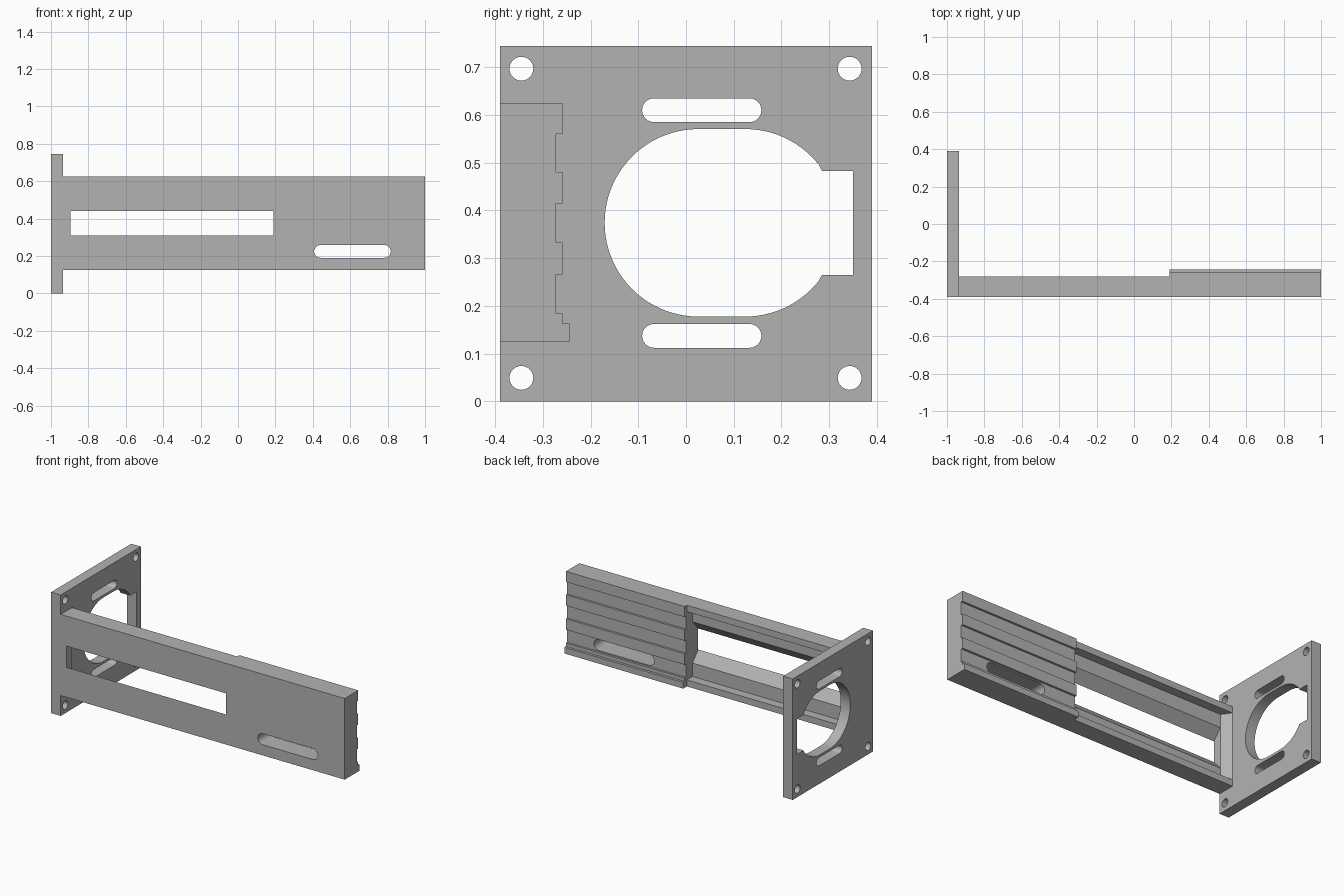
import bpy, bmesh
from math import sin, cos, pi, radians
from mathutils import Vector

cube = bpy.data.objects.get("Cube")
if cube:
    bpy.data.objects.remove(cube, do_unlink=True)

GREY = (0.45, 0.45, 0.45, 1)
grey = bpy.data.materials.new("plain_grey")
grey.use_nodes = True
grey.diffuse_color = GREY
grey.node_tree.nodes["Principled BSDF"].inputs["Base Color"].default_value = GREY


def prism(name, outline, axis, start, end):
    """Extrude a 2D outline along an axis; the outline uses the other two axes in order."""
    bm = bmesh.new()
    corners = []
    for u, v in outline:
        co = [u, v]
        co.insert("xyz".index(axis), start)
        corners.append(bm.verts.new(co))
    face = bm.faces.new(corners)
    extruded = bmesh.ops.extrude_face_region(bm, geom=[face])["geom"]
    shift = Vector([end - start if a == axis else 0 for a in "xyz"])
    bmesh.ops.translate(bm, vec=shift, verts=[g for g in extruded if isinstance(g, bmesh.types.BMVert)])
    bmesh.ops.recalc_face_normals(bm, faces=bm.faces)
    mesh = bpy.data.meshes.new(name)
    bm.to_mesh(mesh)
    bm.free()
    mesh.materials.append(grey)
    obj = bpy.data.objects.new(name, mesh)
    bpy.context.collection.objects.link(obj)
    return obj


def rect(u0, u1, v0, v1):
    return [(u0, v0), (u1, v0), (u1, v1), (u0, v1)]


def arc(cu, cv, r, a0, a1, n):
    return [(cu + r * cos(radians(a0 + (a1 - a0) * i / n)),
             cv + r * sin(radians(a0 + (a1 - a0) * i / n))) for i in range(n + 1)]


def slot(u0, u1, v, r):
    return arc(u1 - r, v, r, -90, 90, 12) + arc(u0 + r, v, r, 90, 270, 12)


def carve(obj, cutters):
    """Cut all cutters out of the object and bake the result."""
    for c in cutters:
        mod = obj.modifiers.new("cut", 'BOOLEAN')
        mod.operation = 'DIFFERENCE'
        mod.solver = 'EXACT'
        mod.object = c
    bpy.context.view_layer.update()
    deps = bpy.context.evaluated_depsgraph_get()
    baked = bpy.data.meshes.new_from_object(obj.evaluated_get(deps))
    obj.modifiers.clear()
    obj.data = baked
    for c in cutters:
        bpy.data.objects.remove(c, do_unlink=True)


FRONT, LOW, HIGH, MID = -0.39, 0.125, 0.625, 0.374
PLATE_X, STEP_X = -0.935, 0.19

# End plate with corner holes, two slots and a keyed round opening
plate = prism("end_plate", rect(FRONT, 0.39, 0, 0.745), "x", -1, PLATE_X)
through = ("x", -1.1, -0.8)
cuts = [prism("hole", arc(y, z, 0.025, 0, 345, 23), *through)
        for y in (-0.345, 0.343) for z in (0.049, 0.697)]
cuts += [prism("plate_slot", slot(-0.092, 0.158, z, 0.025), *through) for z in (0.137, 0.61)]
opening = (arc(0.124, MID, 0.1965, 34, 90, 14) + arc(0.026, MID, 0.1965, 90, 270, 44)
           + arc(0.124, MID, 0.1965, 270, 326, 14) + [(0.35, 0.265), (0.35, 0.483)])
# Square the notch shoulders to the key height
opening[14 + 45 + 14 + 1 - 0] = (0.285, 0.265)
opening[0] = (0.285, 0.483)
cuts.append(prism("opening", opening, *through))
carve(plate, cuts)

# Thin arm section: lipped channel behind a window with bevelled sides
arm = prism("channel_arm", rect(FRONT, -0.28, LOW, HIGH), "x", PLATE_X, STEP_X)
floor_y = -0.335
channel = prism("channel", [(-0.895, floor_y), (PLATE_X, -0.28), (PLATE_X, -0.2),
                            (0.3, -0.2), (0.3, floor_y)], "z", 0.165, 0.585)
window = prism("window", [(-0.45, 0.31), (FRONT, 0.31), (floor_y, 0.248), (-0.3, 0.248),
                          (-0.3, 0.502), (floor_y, 0.502), (FRONT, 0.44), (-0.45, 0.44)],
               "x", -0.895, 0.3)
carve(arm, [channel, window])

# Thick arm section: ribbed back with a foot along the lower edge
rib, groove, foot = -0.259, -0.272, -0.244
profile = [(FRONT, LOW), (foot, LOW), (foot, 0.163), (rib, 0.163), (rib, 0.184)]
for z0, z1 in ((0.184, 0.266), (0.333, 0.414), (0.481, 0.56)):
    profile += [(groove, z0), (groove, z1), (rib, z1)]
    if z1 < 0.5:
        profile.append((rib, z1 + 0.067))
profile += [(rib, HIGH), (FRONT, HIGH)]
grip = prism("ribbed_arm", profile, "x", STEP_X, 1)
carve(grip, [prism("arm_slot", slot(0.407, 0.817, 0.225, 0.034), "y", -0.5, -0.1)])

# Smooth the round cuts and keep the edges crisp
bpy.ops.object.select_all(action='DESELECT')
for obj in (plate, arm, grip):
    obj.select_set(True)
bpy.context.view_layer.objects.active = plate
bpy.ops.object.shade_smooth_by_angle(angle=radians(30))
